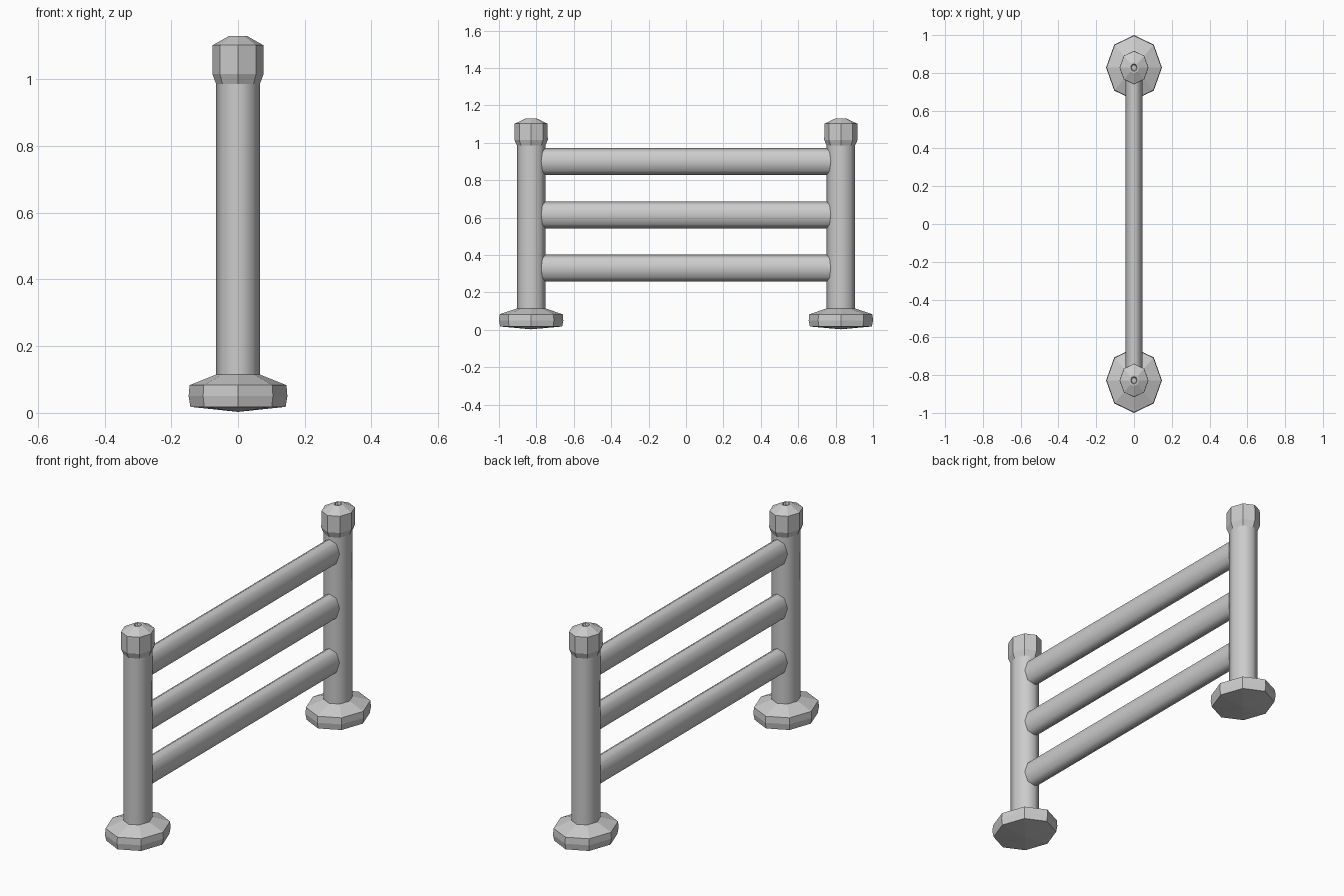
import bpy, bmesh, math

if "Cube" in bpy.data.objects:
    bpy.data.objects.remove(bpy.data.objects["Cube"])

SIDES = 8
SQUASH = 0.86      # posts are slightly narrower across x
POST_Y = 0.828

# (radius, height) profile from the foot up to the dimpled cap
POST = [(0.0, 0.003), (0.166, 0.018), (0.172, 0.05), (0.169, 0.083),
        (0.076, 0.115), (0.076, 0.985), (0.089, 1.015), (0.088, 1.102),
        (0.03, 1.13), (0.02, 1.13), (0.015, 1.118), (0.0, 1.118)]


def finish(name, bm, smooth_test):
    bmesh.ops.remove_doubles(bm, verts=bm.verts, dist=1e-5)
    bmesh.ops.recalc_face_normals(bm, faces=bm.faces)
    for f in bm.faces:
        f.smooth = smooth_test(f)
    mesh = bpy.data.meshes.new(name)
    bm.to_mesh(mesh)
    bm.free()
    obj = bpy.data.objects.new(name, mesh)
    bpy.context.collection.objects.link(obj)
    return obj


def ring(bm, make):
    return [bm.verts.new(make(math.tau * i / SIDES)) for i in range(SIDES)]


def skin(bm, rings):
    for a, b in zip(rings, rings[1:]):
        for i in range(SIDES):
            j = (i + 1) % SIDES
            bm.faces.new((a[i], a[j], b[j], b[i]))


# Lathed post with foot, shaft and cap
def post(name, y):
    bm = bmesh.new()
    skin(bm, [ring(bm, lambda t: (SQUASH * r * math.cos(t), y + r * math.sin(t), z))
              for r, z in POST])
    return finish(name, bm, lambda f: 0.12 < f.calc_center_median().z < 0.98)


# Rounded rail, taller than it is thick, running between the posts
def rail(name, z):
    bm = bmesh.new()
    rings = [ring(bm, lambda t: (0.046 * math.cos(t), y, z + 0.072 * math.sin(t)))
             for y in (-POST_Y + 0.02, POST_Y - 0.02)]
    skin(bm, rings)
    for r in rings:
        bm.faces.new(r)
    return finish(name, bm, lambda f: len(f.verts) == 4)


post("front_post", -POST_Y)
post("back_post", POST_Y)
for label, z in (("lower", 0.33), ("middle", 0.615), ("upper", 0.90)):
    rail(label + "_rail", z)
